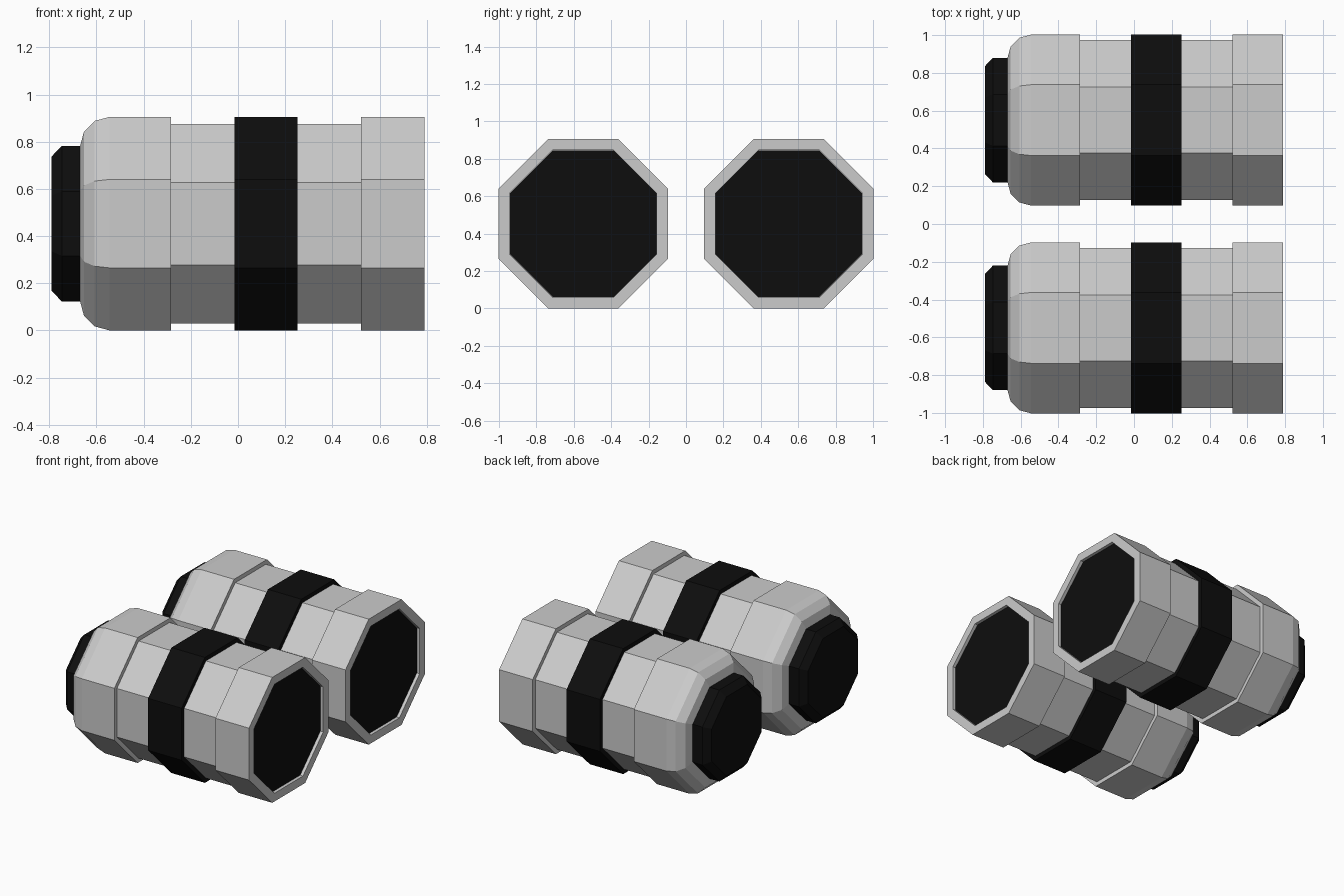
import bpy, bmesh
from math import cos, sin, pi, radians

if "Cube" in bpy.data.objects:
    bpy.data.objects.remove(bpy.data.objects["Cube"])

black = bpy.data.materials.new("black")
black.diffuse_color = (0.004, 0.004, 0.004, 1)
black.use_nodes = True
black.node_tree.nodes["Principled BSDF"].inputs["Base Color"].default_value = black.diffuse_color

R = 0.4525          # centre-to-flat radius of the barrel
SIDES = 8


def octagon_lathe(name, profile, y, mat=None):
    """Skin octagonal rings along x; profile holds (x, flat radius). Ends are capped."""
    bm = bmesh.new()
    rings = []
    for x, r in profile:
        c = r / cos(pi / SIDES)
        rings.append([bm.verts.new((x, y + c * cos((k + 0.5) * 2 * pi / SIDES),
                                    R + c * sin((k + 0.5) * 2 * pi / SIDES)))
                      for k in range(SIDES)])
    for a, b in zip(rings, rings[1:]):
        for k in range(SIDES):
            n = (k + 1) % SIDES
            bm.faces.new((a[k], a[n], b[n], b[k]))
    bm.faces.new(rings[0])
    bm.faces.new(rings[-1])
    bmesh.ops.recalc_face_normals(bm, faces=bm.faces)
    me = bpy.data.meshes.new(name)
    bm.to_mesh(me)
    bm.free()
    ob = bpy.data.objects.new(name, me)
    bpy.context.collection.objects.link(ob)
    if mat:
        me.materials.append(mat)
    return ob


# rounded rear shoulder of the barrel
bev = 0.125
shoulder = [(-0.545 - bev * cos(radians(a)), R - bev + bev * sin(radians(a)))
            for a in (0, 30, 60, 90)]
# stepped body with a shallow recess in the front rim
body = shoulder + [(-0.285, R), (-0.285, 0.423), (0.522, 0.423), (0.522, R),
                   (0.79, R), (0.79, 0.393), (0.76, 0.393)]
band = [(-0.015, 0.41), (-0.015, R), (0.252, R), (0.252, 0.41)]
eyepiece = [(-0.66, 0.33), (-0.747, 0.33), (-0.79, 0.285)]
lens = [(0.755, 0.392), (0.768, 0.392)]

for side, y in (("left", -0.55), ("right", 0.55)):
    octagon_lathe(f"barrel_{side}", body, y)
    octagon_lathe(f"band_{side}", band, y, black)
    octagon_lathe(f"eyepiece_{side}", eyepiece, y, black)
    octagon_lathe(f"front_lens_{side}", lens, y, black)
